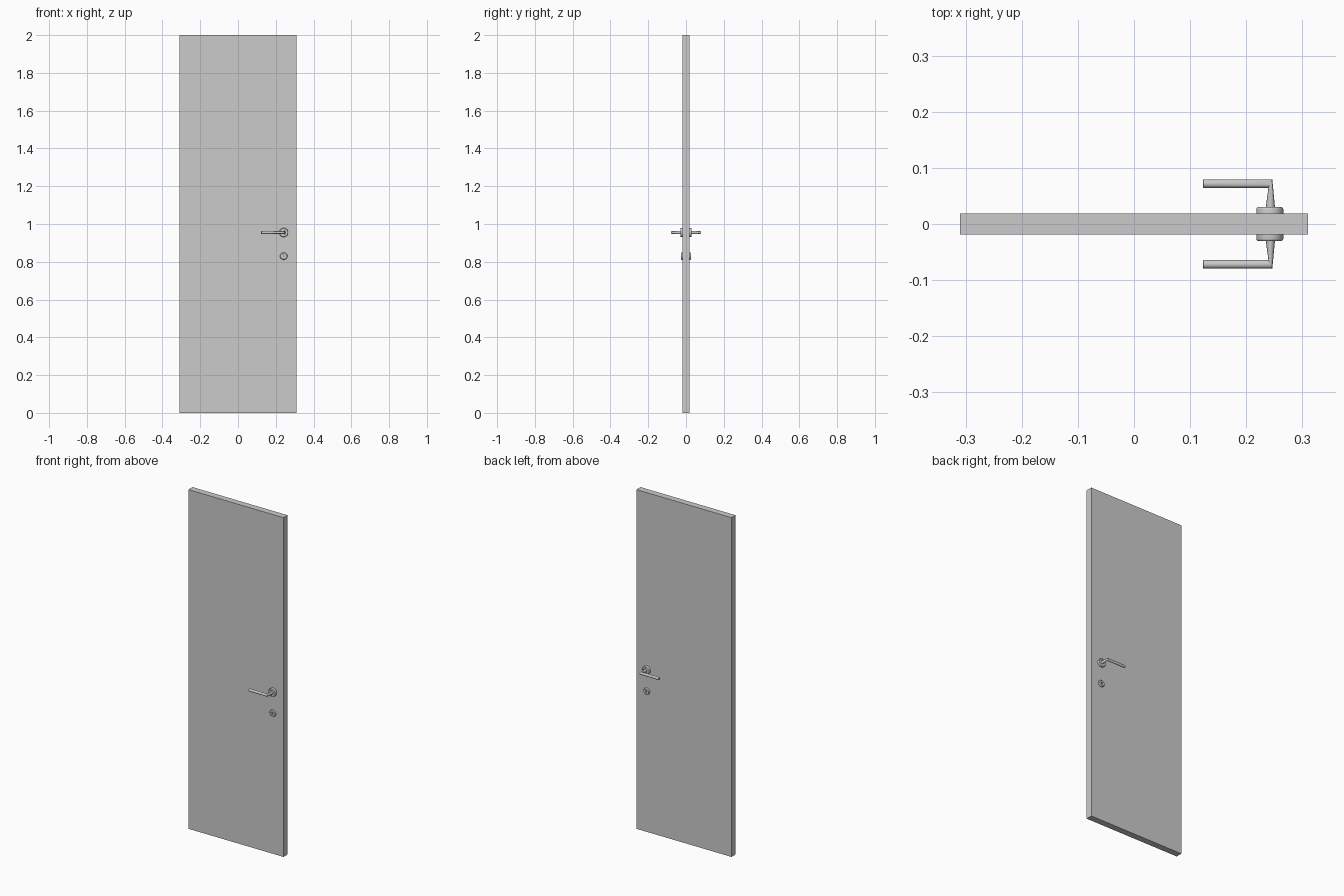
import bpy, bmesh, math

if "Cube" in bpy.data.objects:
    bpy.data.objects.remove(bpy.data.objects["Cube"])

HX = 0.242            # handle axis x
HZ, KZ = 0.955, 0.83  # handle and keyhole heights
FACE = 0.019          # half door thickness


def finish(name, bm, smooth=True):
    bmesh.ops.recalc_face_normals(bm, faces=bm.faces[:])
    me = bpy.data.meshes.new(name)
    bm.to_mesh(me)
    bm.free()
    ob = bpy.data.objects.new(name, me)
    bpy.context.collection.objects.link(ob)
    if smooth:
        bpy.ops.object.select_all(action='DESELECT')
        ob.select_set(True)
        bpy.context.view_layer.objects.active = ob
        bpy.ops.object.shade_smooth_by_angle(angle=math.radians(35))
    return ob


def loft(name, rings):
    # skin a row of equal-sized rings and cap both ends
    bm = bmesh.new()
    vs = [[bm.verts.new(p) for p in r] for r in rings]
    n = len(rings[0])
    for a, b in zip(vs, vs[1:]):
        for i in range(n):
            j = (i + 1) % n
            bm.faces.new((a[i], a[j], b[j], b[i]))
    bm.faces.new(vs[0])
    bm.faces.new(vs[-1])
    return finish(name, bm)


def circle(n):
    return [(math.cos(2 * math.pi * i / n), math.sin(2 * math.pi * i / n)) for i in range(n)]


def disc(name, z, side, profile, n=40):
    # turned part on an axis along y; profile = (radius, distance from centre)
    return loft(name, [[(HX + r * c, side * y, z + r * s) for c, s in circle(n)]
                       for r, y in profile])


# door leaf
bm = bmesh.new()
bmesh.ops.create_cube(bm, size=1)
for v in bm.verts:
    v.co = (v.co.x * 0.62, v.co.y * 2 * FACE, v.co.z * 2 + 1)
finish("door_leaf", bm, False)

for side, tag in ((-1, "front"), (1, "back")):
    # round handle plate with softened rim
    disc("handle_plate_" + tag, HZ, side,
         [(0.024, FACE - 0.002), (0.024, 0.0265), (0.0235, 0.0285), (0.0218, 0.030), (0.0135, 0.030),
          (0.0130, 0.0292), (0.009, 0.0292)])

    # lever: tapered neck, mitred corner, straight round grip
    circ = circle(24)

    def grip_ring(x, r):
        return [(x, side * (0.0718 + r * c), HZ + r * s) for c, s in circ]

    neck = [(HX + 0.001 + 0.0085 * c, side * 0.027, HZ + 0.0085 * s) for c, s in circ]
    mitre = [(HX + 0.001 + 0.0035 * c, side * (0.0718 + 0.0077 * c), HZ + 0.0077 * s) for c, s in circ]
    loft("lever_" + tag, [neck, mitre, grip_ring(0.124, 0.0077), grip_ring(0.123, 0.0068)])

    # key plate
    plate = disc("key_plate_" + tag, KZ, side,
                 [(0.0195, FACE - 0.002), (0.0195, 0.0225), (0.0185, 0.0245), (0.0165, 0.026)])

    # keyhole cut: round top and slot below
    outline = [(0.0042 * math.sin(a), 0.003 + 0.0042 * math.cos(a))
               for a in [math.radians(-150 + 20 * i) for i in range(16)]]
    outline += [(0.0021, -0.009), (-0.0021, -0.009)]
    cutter = loft("keyhole_cutter_" + tag,
                  [[(HX + x, side * y, KZ + z) for x, z in outline] for y in (0.020, 0.030)])
    cutter.hide_render = True
    cutter.hide_viewport = True
    cut = plate.modifiers.new("keyhole", 'BOOLEAN')
    cut.operation = 'DIFFERENCE'
    cut.solver = 'EXACT'
    cut.object = cutter
